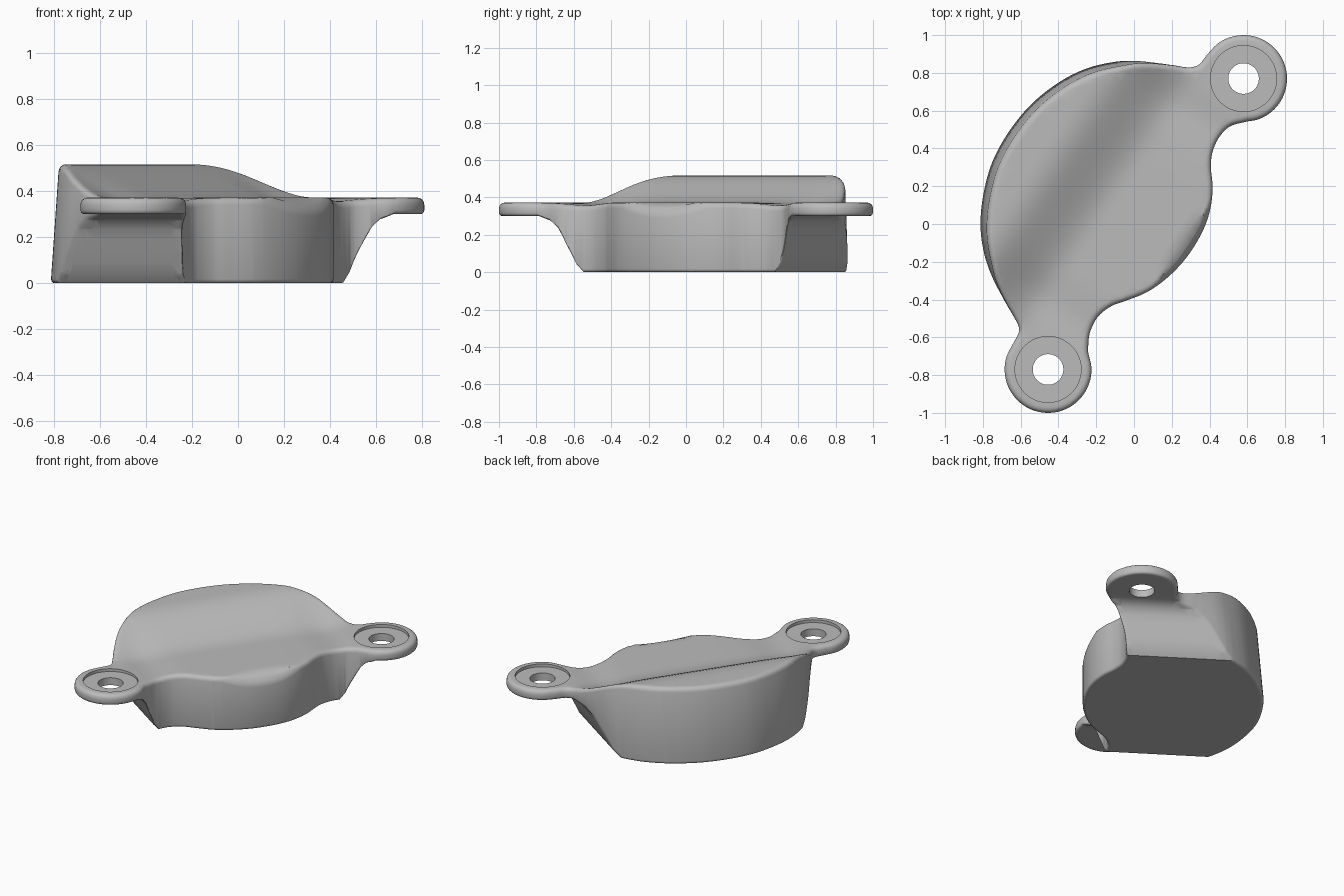
import bpy, bmesh, math
from mathutils import Vector, kdtree
from mathutils.geometry import intersect_point_line

if "Cube" in bpy.data.objects:
    bpy.data.objects.remove(bpy.data.objects["Cube"])

LUGS = [Vector((0.58, 0.77)), Vector((-0.455, -0.77))]
CENTRE = Vector((0.06, 0.0))
ALONG = Vector((0.56, 0.829)).normalized()     # axis through both lugs
ACROSS = Vector((-ALONG.y, ALONG.x))           # towards the tall curved side
R_TOP, R_BOTTOM = 0.03, 0.018

grey = bpy.data.materials.new("plain grey")
grey.diffuse_color = (0.5, 0.5, 0.5, 1)
grey.use_nodes = True
grey.node_tree.nodes["Principled BSDF"].inputs["Base Color"].default_value = grey.diffuse_color


def arc(c, a0, a1, r=0.23, n=13):
    angles = [math.radians(a0 + (a1 - a0) * i / (n - 1)) for i in range(n)]
    return [(c.x + r * math.cos(a), c.y + r * math.sin(a)) for a in angles]


def smooth_loop(pts, steps=5):
    """Closed Catmull-Rom curve."""
    pts = [Vector(p) for p in pts]
    out = []
    for i in range(len(pts)):
        a, b, c, d = (pts[(i + k) % len(pts)] for k in (-1, 0, 1, 2))
        for k in range(steps):
            t = k / steps
            out.append(0.5 * (2 * b + (c - a) * t + (2 * a - 5 * b + 4 * c - d) * t * t
                              + (3 * b - a - 3 * c + d) * t ** 3))
    return out


def smoothstep(a, b, x):
    x = min(max((x - a) / (b - a), 0), 1)
    return x * x * (3 - 2 * x)


def st(co):
    p = co.xy - CENTRE
    return p.dot(ACROSS), p.dot(ALONG)


# Plan outline: lug, low side, lug, tall side
outline = smooth_loop(
    arc(LUGS[0], 145, -88)
    + [(.505, .515), (.445, .45), (.413, .37), (.408, .29), (.416, .2), (.408, .1),
       (.38, 0), (.33, -.1), (.26, -.2), (.17, -.29), (.07, -.36), (-.04, -.405),
       (-.12, -.435), (-.19, -.49), (-.232, -.57), (-.242, -.64)]
    + arc(LUGS[1], 22, -216)
    + [(-.612, -.58), (-.612, -.54), (-.645, -.48), (-.70, -.39), (-.76, -.27),
       (-.80, -.13), (-.814, 0), (-.80, .15), (-.755, .32), (-.67, .48), (-.55, .63),
       (-.4, .75), (-.25, .825), (-.1, .86), (0, .868), (.1, .86), (.2, .845),
       (.29, .83), (.345, .845)])

kd = kdtree.KDTree(len(outline))
for i, p in enumerate(outline):
    kd.insert((p.x, p.y, 0), i)
kd.balance()


def edge_distance(co):
    i = kd.find((co.x, co.y, 0))[1]
    best = 1.0
    for j in (i - 1, i):
        a, b = outline[j], outline[(j + 1) % len(outline)]
        q, f = intersect_point_line(co.xy, a, b)
        q = a.lerp(b, min(max(f, 0), 1))
        best = min(best, (co.xy - q.xy).length)
    return best


def rounding(d, r):
    return 0 if d >= r else r - math.sqrt(max(r * r - (r - d) ** 2, 0))


def top_height(co):
    s, t = st(co)
    z = 0.372 - 0.015 * math.exp(-((abs(t) - 0.62) / 0.12) ** 2)
    if abs(t) < 0.85:
        z += (0.517 - z) * smoothstep(0.2, 0.7, s)       # raised side
    z -= 0.9 * max(0, -0.225 - s) * (abs(t) < 0.5)       # shaved low corner
    return z - rounding(edge_distance(co), R_TOP)


RAMP = [(0.62, 0.0), (0.655, 0.04), (0.70, 0.14), (0.74, 0.235), (0.77, 0.275), (0.82, 0.30)]


def bottom_height(co):
    t = abs(st(co)[1])
    z = 0.0 if t < RAMP[0][0] else 0.30
    for (a, za), (b, zb) in zip(RAMP, RAMP[1:]):
        if a <= t <= b:
            z = za + (zb - za) * (t - a) / (b - a)
    return z + rounding(edge_distance(co), R_BOTTOM)


# Flat plan with rim rings, sliced into a grid
bm = bmesh.new()
plan = bm.faces.new([bm.verts.new((p.x, p.y, 0)) for p in outline])
bm.normal_update()
if plan.normal.z < 0:
    plan.normal_flip()
for w in (0.003, 0.006, 0.009, 0.012):
    bmesh.ops.inset_individual(bm, faces=[plan], thickness=w, use_even_offset=True)


def slice_grid(axis, values):
    for v in values:
        p = CENTRE + axis * v
        bmesh.ops.bisect_plane(bm, geom=bm.verts[:] + bm.edges[:] + bm.faces[:], dist=1e-5,
                               plane_co=(p.x, p.y, 0), plane_no=(axis.x, axis.y, 0))


slice_grid(ACROSS, [-0.43 + 0.045 * i for i in range(30)])
slice_grid(ALONG, [0.05 * i for i in range(-12, 13)])
for sign in (1, -1):
    slice_grid(ALONG, [sign * t for t, _ in RAMP] + [sign * 0.68, sign * 0.72, sign * 0.87])

# Top and bottom skins joined by the side wall
top_faces, rim = bm.faces[:], [e for e in bm.edges if e.is_boundary]
copy = bmesh.ops.duplicate(bm, geom=bm.verts[:] + bm.edges[:] + bm.faces[:])
vmap = copy["vert_map"]
top_verts = {v for f in top_faces for v in f.verts}
pairs = [(v, vmap[v]) for v in top_verts]
bmesh.ops.reverse_faces(bm, faces=[g for g in copy["geom"] if isinstance(g, bmesh.types.BMFace)])
for e in rim:
    a, b = e.verts
    bm.faces.new((a, b, vmap[b], vmap[a]))
for a, b in pairs:
    za, zb = top_height(a.co), bottom_height(b.co)
    s, _ = st(a.co)
    lean = 0.042 * min(max((s - 0.25) / 0.35, 0), 1)     # tall wall leans inward
    for v, z in ((a, za), (b, zb)):
        shift = ACROSS * (-lean * z / 0.5)
        v.co = (v.co.x + shift.x, v.co.y + shift.y, z)
bmesh.ops.recalc_face_normals(bm, faces=bm.faces[:])
mesh = bpy.data.meshes.new("body")
bm.to_mesh(mesh)
bm.free()
body = bpy.data.objects.new("body", mesh)
bpy.context.collection.objects.link(body)
mesh.materials.append(grey)


# Bolt holes and shallow washer seats
def cut(name, c, r, z0, z1):
    bpy.ops.mesh.primitive_cylinder_add(vertices=48, radius=r, depth=z1 - z0,
                                        location=(c.x, c.y, (z0 + z1) / 2))
    tool = bpy.context.object
    tool.name = name
    tool.data.materials.append(grey)
    mod = body.modifiers.new(name, 'BOOLEAN')
    mod.operation, mod.solver, mod.object = 'DIFFERENCE', 'EXACT', tool
    bpy.context.view_layer.objects.active = body
    bpy.ops.object.modifier_apply(modifier=name)
    bpy.data.objects.remove(tool, do_unlink=True)


for c in LUGS:
    cut("washer_seat", c, 0.175, 0.352, 0.48)
    cut("bolt_hole", c, 0.081, 0.2, 0.6)

bpy.ops.object.select_all(action='DESELECT')
body.select_set(True)
bpy.context.view_layer.objects.active = body
bpy.ops.object.shade_smooth_by_angle(angle=math.radians(35))
